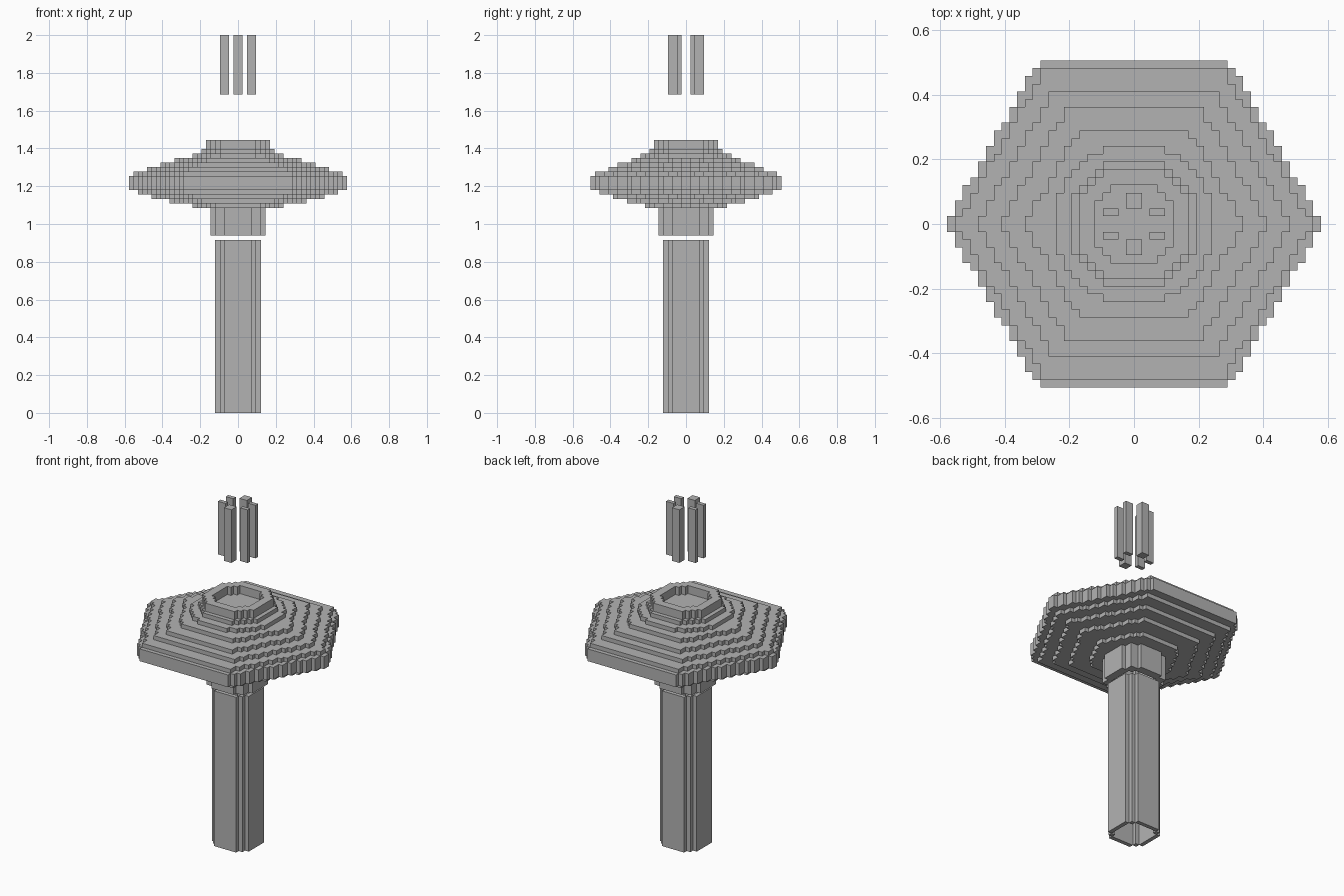
import bpy
import bmesh

if "Cube" in bpy.data.objects:
    bpy.data.objects.remove(bpy.data.objects["Cube"])

V = 2.0 / 83.0  # size of one block

grey = bpy.data.materials.new("stone grey")
grey.diffuse_color = (0.45, 0.45, 0.45, 1.0)
grey.use_nodes = True
grey.node_tree.nodes["Principled BSDF"].inputs["Base Color"].default_value = grey.diffuse_color


# Cross-section rules, in block units measured from the centre axis
def disc(r):
    return lambda x, y: x * x + y * y <= r * r


def ring(r, hole):
    return lambda x, y: hole * hole < x * x + y * y <= r * r


def hexagon(r):
    return lambda x, y: (abs(y) <= 0.866 * r and
                         0.866 * abs(x) + 0.5 * abs(y) <= 0.866 * r)


def box(x0, x1, y0, y1):
    return lambda x, y: x0 < x < x1 and y0 < y < y1


def block_part(name, layers):
    """Stack blocky layers (z0, z1, rule), making only the exposed faces."""
    span = range(-26, 26)
    cells = [{(i, j) for i in span for j in span if rule(i + .5, j + .5)}
             for _, _, rule in layers]
    bm = bmesh.new()

    def quad(*pts):
        bm.faces.new([bm.verts.new((x * V, y * V, z * V)) for x, y, z in pts])

    for k, (a, b, _) in enumerate(layers):
        here = cells[k]
        above = cells[k + 1] if k + 1 < len(cells) else set()
        below = cells[k - 1] if k else set()
        for i, j in here:
            p, q = i + 1, j + 1
            if (i, j) not in above:
                quad((i, j, b), (p, j, b), (p, q, b), (i, q, b))
            if (i, j) not in below:
                quad((i, j, a), (i, q, a), (p, q, a), (p, j, a))
            if (p, j) not in here:
                quad((p, j, a), (p, q, a), (p, q, b), (p, j, b))
            if (i - 1, j) not in here:
                quad((i, q, a), (i, j, a), (i, j, b), (i, q, b))
            if (i, q) not in here:
                quad((p, q, a), (i, q, a), (i, q, b), (p, q, b))
            if (i, j - 1) not in here:
                quad((i, j, a), (p, j, a), (p, j, b), (i, j, b))
    bmesh.ops.remove_doubles(bm, verts=bm.verts, dist=V * 0.01)
    mesh = bpy.data.meshes.new(name)
    bm.to_mesh(mesh)
    bm.free()
    mesh.materials.append(grey)
    obj = bpy.data.objects.new(name, mesh)
    bpy.context.collection.objects.link(obj)


# Hollow post and the wider collar above it
block_part("post", [(0, 38, ring(5.3, 4.4))])
block_part("collar", [(39, 45, ring(6.4, 4.4))])

# Stepped hexagonal canopy, narrow below, widest in the middle, round on top
block_part("canopy", [
    (45, 46, hexagon(10.3)),
    (46, 47, hexagon(15.0)),
    (47, 48, hexagon(18.9)),
    (48, 49, hexagon(22.2)),
    (49, 52, hexagon(24.2)),
    (52, 53, hexagon(22.9)),
    (53, 54, hexagon(20.2)),
    (54, 55, hexagon(17.2)),
    (55, 56, hexagon(14.0)),
    (56, 57, disc(10.3)),
    (57, 58, disc(8.4)),
    (58, 60, ring(7.4, 5.3)),
])

# Six floating upright bars in a circle
for s, side in ((-1, "front"), (1, "back")):
    ys = sorted((s * 2, s * 4))
    block_part(side + "_bar", [(70, 83, box(-1, 1, *ys))])
    ys = sorted((s * 1, s * 2))
    block_part(side + "_left_bar", [(70, 83, box(-4, -2, *ys))])
    block_part(side + "_right_bar", [(70, 83, box(2, 4, *ys))])
